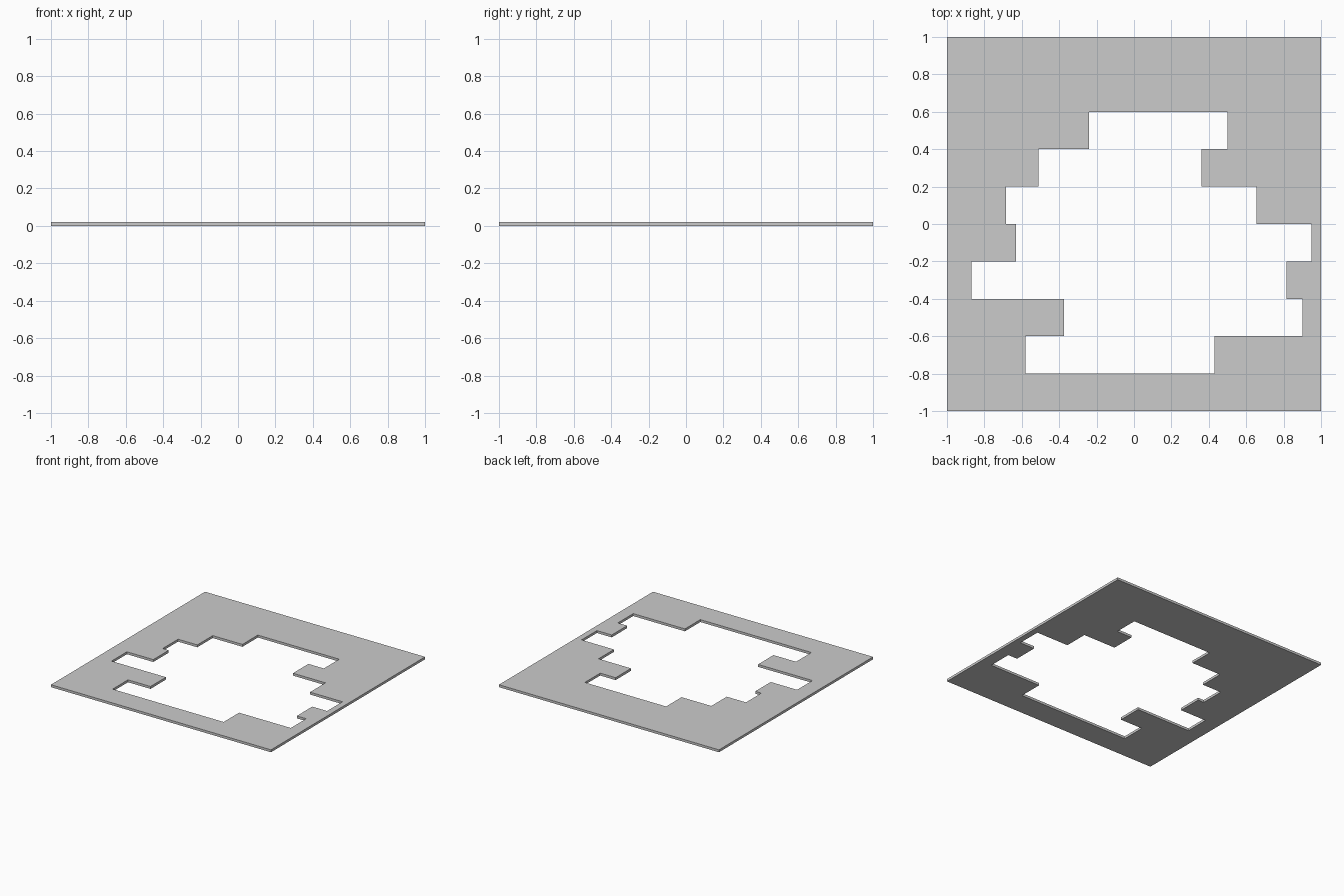
import bpy, bmesh

if "Cube" in bpy.data.objects:
    bpy.data.objects.remove(bpy.data.objects["Cube"])

THICKNESS = 0.02
STEP = 0.2
TOP = 0.6

# Opening: left and right x of each 0.2-deep row, from back to front
rows = [(-0.24, 0.50), (-0.51, 0.36), (-0.685, 0.655), (-0.63, 0.95),
        (-0.87, 0.815), (-0.375, 0.90), (-0.58, 0.43)]

left, right = [], []
for i, (x0, x1) in enumerate(rows):
    y0, y1 = TOP - i * STEP, TOP - (i + 1) * STEP
    left += [(x0, y0), (x0, y1)]
    right += [(x1, y0), (x1, y1)]
opening = left + right[::-1]
border = [(-1, -1), (1, -1), (1, 1), (-1, 1)]

bm = bmesh.new()


def add_loop(points):
    verts = [bm.verts.new((x, y, 0)) for x, y in points]
    return [bm.edges.new((a, b)) for a, b in zip(verts, verts[1:] + verts[:1])]


# Flat sheet with the stepped opening, then given thickness
edges = add_loop(border) + add_loop(opening)
bmesh.ops.triangle_fill(bm, edges=edges, use_beauty=True, normal=(0, 0, 1))
result = bmesh.ops.extrude_face_region(bm, geom=bm.faces[:], use_keep_orig=True)
top_verts = [g for g in result["geom"] if isinstance(g, bmesh.types.BMVert)]
bmesh.ops.translate(bm, verts=top_verts, vec=(0, 0, THICKNESS))
bmesh.ops.recalc_face_normals(bm, faces=bm.faces[:])

mesh = bpy.data.meshes.new("floor_plate")
bm.to_mesh(mesh)
bm.free()
plate = bpy.data.objects.new("floor_plate", mesh)
bpy.context.collection.objects.link(plate)
